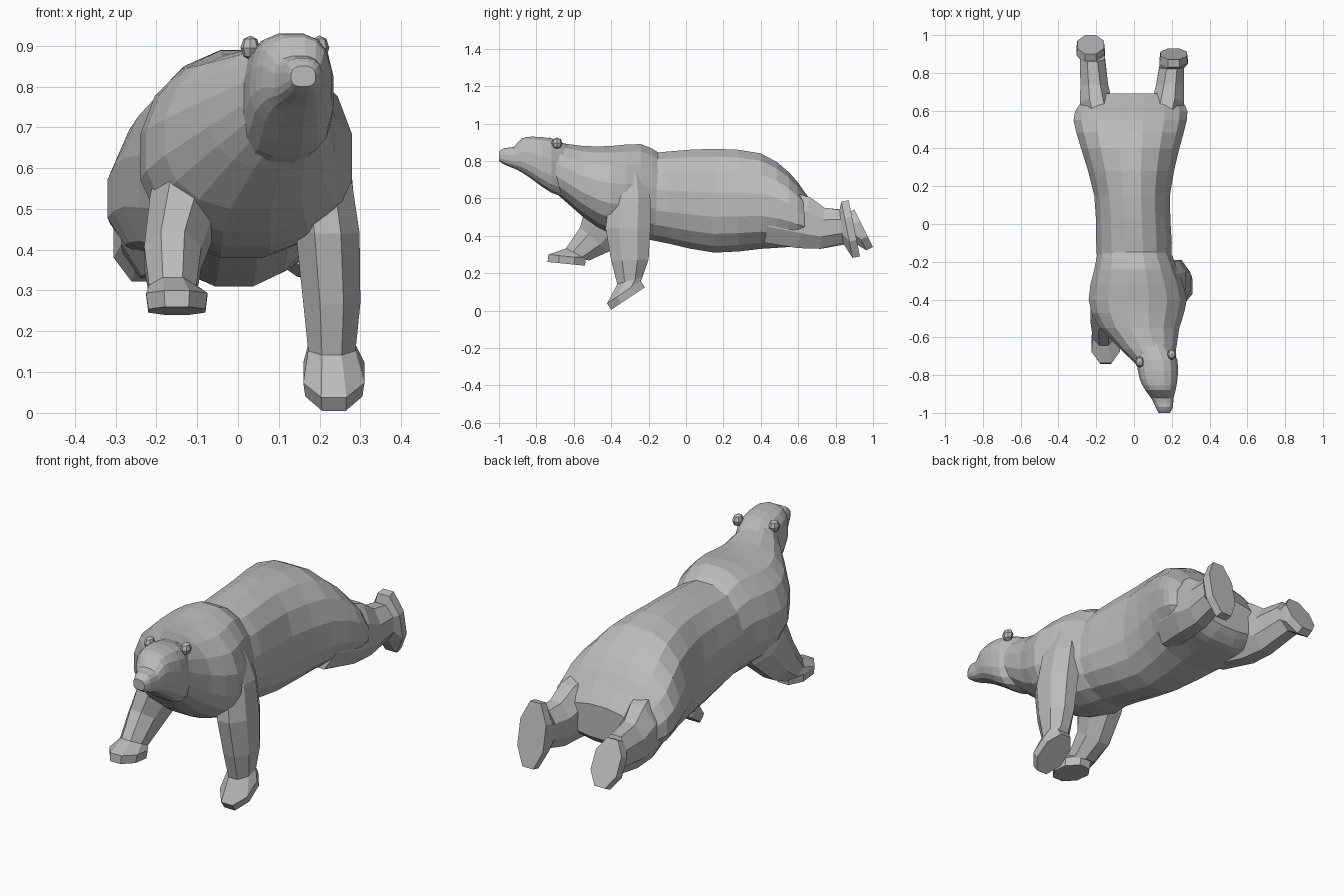
import bpy, bmesh
from math import cos, sin, pi, copysign
from mathutils import Vector

cube = bpy.data.objects.get("Cube")
if cube:
    bpy.data.objects.remove(cube, do_unlink=True)

fur = bpy.data.materials.new("grey fur")
fur.use_nodes = True
grey = (0.5, 0.5, 0.5, 1)
fur.diffuse_color = grey
fur.node_tree.nodes["Principled BSDF"].inputs["Base Color"].default_value = grey


def loft(name, rings):
    """Skin a closed tube through rings of equal point count and cap its ends."""
    bm = bmesh.new()
    loops = [[bm.verts.new(point) for point in ring] for ring in rings]
    count = len(loops[0])
    for near, far in zip(loops, loops[1:]):
        for i in range(count):
            j = (i + 1) % count
            bm.faces.new((near[i], near[j], far[j], far[i]))
    bm.faces.new(loops[0])
    bm.faces.new(loops[-1])
    bmesh.ops.recalc_face_normals(bm, faces=bm.faces)
    mesh = bpy.data.meshes.new(name)
    bm.to_mesh(mesh)
    bm.free()
    mesh.materials.append(fur)
    bpy.context.collection.objects.link(bpy.data.objects.new(name, mesh))


def angles(count):
    return [2 * pi * (i + 0.5) / count for i in range(count)]


def soft(value, power):
    """Square off a sine or cosine; lower powers are boxier."""
    return copysign(abs(value / cos(pi / 16)) ** power, value)


def station(y, x, half, low, high):
    return Vector((y, x, half, low, high))


def egg_ring(values, power):
    """Upright egg-shaped section, widest a little below its middle."""
    y, x, half, low, high = values
    waist = low + (high - low) * 0.45
    ring = []
    for angle in angles(16):
        rise = soft(sin(angle), power)
        reach = high - waist if rise > 0 else waist - low
        ring.append(Vector((x + half * soft(cos(angle), power), y, waist + reach * rise)))
    return ring


def body(name, power, *stations):
    """Loft through the stations, with one smoothly interpolated section between each pair."""
    padded = [stations[0], *stations, stations[-1]]
    sections = [stations[0]]
    for before, start, end, after in zip(padded, padded[1:], padded[2:], padded[3:]):
        sections.append((9 * (start + end) - before - after) / 16)
        sections.append(end)
    loft(name, [egg_ring(values, power) for values in sections])


def octagon(centre, half, depth):
    """Eight-sided section, half wide along x and reaching along the depth vector."""
    scale = 1 / cos(pi / 8)
    side = Vector((half, 0, 0))
    return [centre + (side * cos(a) + depth * sin(a)) * scale for a in angles(8)]


def across(direction):
    """Unit vector at right angles to a direction, seen from the side."""
    return Vector((0, -direction.z, direction.y)).normalized()


def limb(name, joints, sole, toe_line):
    """Leg along (centre, depth) joints, flaring into a paw with a flat sole."""
    sole, toe_line = Vector(sole), Vector(toe_line)
    path = [Vector(centre) for centre, depth in joints] + [sole]
    rings = []
    for i, (centre, depth) in enumerate(joints):
        turn = across(path[i + 1] - path[max(i - 1, 0)])
        if i == len(joints) - 1:
            turn = (turn + toe_line.normalized()).normalized()
        rings.append(octagon(path[i], 0.03 + depth * 0.4, turn * depth))
    pad = across(toe_line) * 0.04
    rings.append(octagon(sole + pad, 0.075, toe_line))
    rings.append(octagon(sole, 0.07, toe_line))
    loft(name, rings)


# Barrel and rump
body("torso", 0.9,
     station(y=-0.3, x=0, half=0.19, low=0.4, high=0.83),
     station(y=-0.1, x=0, half=0.2, low=0.36, high=0.85),
     station(y=0.15, x=-0.01, half=0.2, low=0.31, high=0.865),
     station(y=0.4, x=-0.02, half=0.26, low=0.33, high=0.84),
     station(y=0.55, x=-0.02, half=0.3, low=0.34, high=0.74),
     station(y=0.63, x=-0.01, half=0.28, low=0.35, high=0.64),
     station(y=0.69, x=-0.01, half=0.2, low=0.4, high=0.56))

# Shoulders and neck, overlapping the barrel
body("forequarters", 0.9,
     station(y=-0.14, x=0, half=0.19, low=0.38, high=0.84),
     station(y=-0.24, x=0.01, half=0.22, low=0.38, high=0.89),
     station(y=-0.4, x=0.02, half=0.26, low=0.41, high=0.88),
     station(y=-0.55, x=0.03, half=0.21, low=0.5, high=0.88),
     station(y=-0.76, x=0.12, half=0.09, low=0.69, high=0.91))

# Head, brow and muzzle
body("head", 0.75,
     station(y=-0.62, x=0.08, half=0.1, low=0.6, high=0.88),
     station(y=-0.72, x=0.12, half=0.11, low=0.63, high=0.92),
     station(y=-0.82, x=0.13, half=0.1, low=0.7, high=0.93),
     station(y=-0.88, x=0.14, half=0.08, low=0.74, high=0.92),
     station(y=-0.92, x=0.15, half=0.06, low=0.76, high=0.875),
     station(y=-0.97, x=0.16, half=0.045, low=0.78, high=0.87),
     station(y=-1, x=0.16, half=0.03, low=0.8, high=0.85))

# Ears
for name, x, y in (("right_ear", 0.03, -0.73), ("left_ear", 0.2, -0.69)):
    bpy.ops.mesh.primitive_uv_sphere_add(segments=8, ring_count=4, radius=0.03,
                                         location=(x, y, 0.895))
    ear = bpy.context.object
    ear.name = name
    ear.scale.x = 0.8
    ear.data.materials.append(fur)

# Planted foreleg
limb("left_front_leg",
     joints=[((0.16, -0.3, 0.74), 0.08), ((0.2, -0.3, 0.6), 0.11),
             ((0.22, -0.31, 0.44), 0.12), ((0.23, -0.3, 0.27), 0.1),
             ((0.23, -0.3, 0.16), 0.07)],
     sole=(0.235, -0.31, 0.065), toe_line=(0, 0.09, 0.06))

# Reaching foreleg
limb("right_front_leg",
     joints=[((-0.1, -0.35, 0.62), 0.15), ((-0.13, -0.41, 0.5), 0.14),
             ((-0.16, -0.49, 0.38), 0.1), ((-0.16, -0.58, 0.3), 0.07)],
     sole=(-0.15, -0.64, 0.25), toe_line=(0, 0.1, -0.01))

# Hind legs stretched backwards, with upright soles
for name, side, reach, toe_line in (("right_hind_leg", -1, 0.95, (0, -0.05, 0.1)),
                                    ("left_hind_leg", 1, 0.9, (0, -0.03, 0.15))):
    hip, thigh, hock, ankle, foot = (side * out - 0.01 for out in (0.15, 0.19, 0.2, 0.21, 0.22))
    limb(name,
         joints=[((hip, 0.45, 0.51), 0.15), ((thigh, 0.63, 0.47), 0.14),
                 ((hock, 0.73, 0.44), 0.11), ((ankle, reach - 0.07, 0.45), 0.09)],
         sole=(foot, reach, 0.44), toe_line=toe_line)
